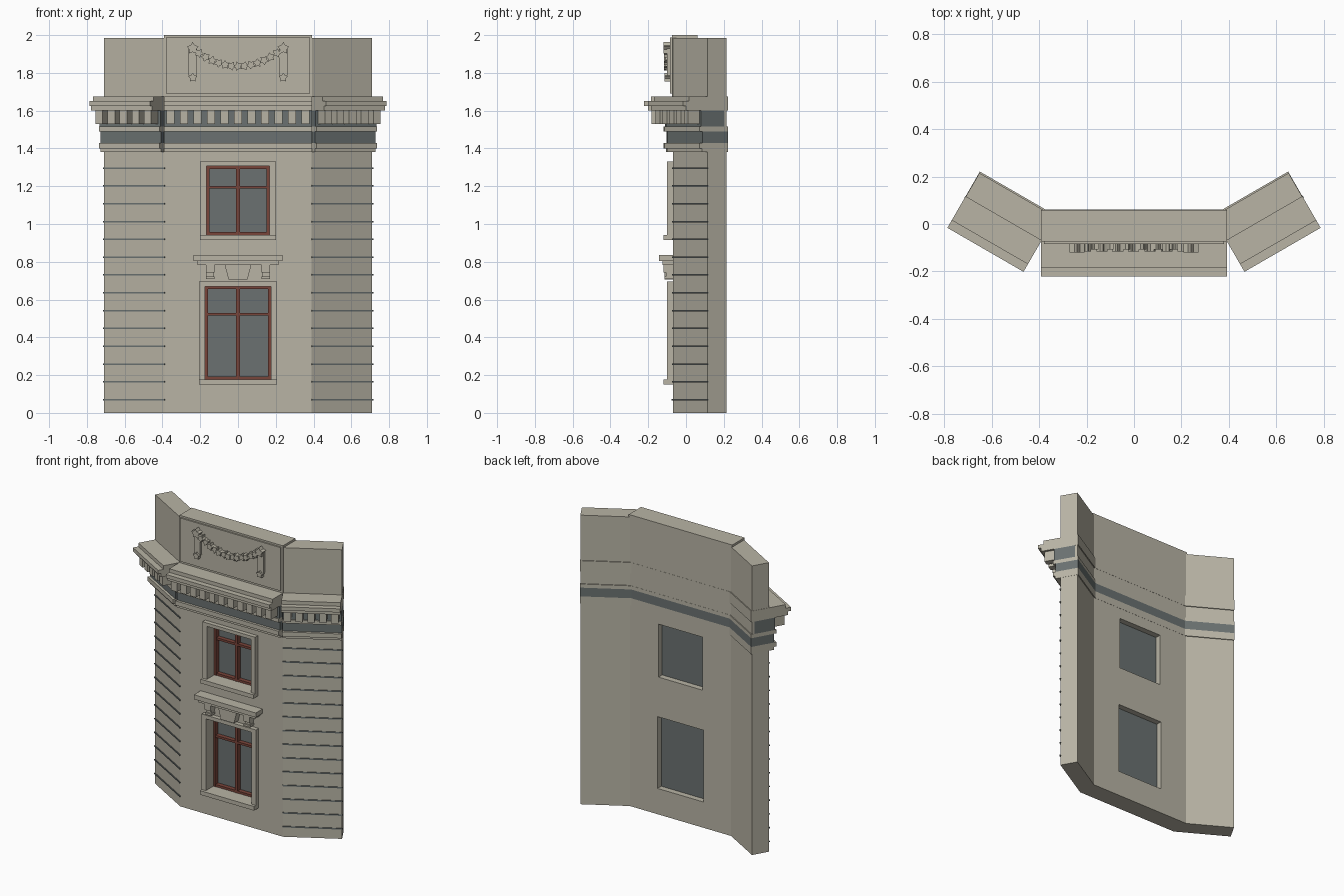
import bpy, bmesh
from math import sin, cos, pi, radians
from mathutils import Matrix, Vector

if "Cube" in bpy.data.objects:
    bpy.data.objects.remove(bpy.data.objects["Cube"])


def material(name, rgb):
    m = bpy.data.materials.new(name)
    m.use_nodes = True
    m.diffuse_color = (*rgb, 1)
    m.node_tree.nodes["Principled BSDF"].inputs["Base Color"].default_value = (*rgb, 1)
    return m


STONE = material("warm grey stone", (0.48, 0.455, 0.375))
SLATE = material("dark slate glass", (0.145, 0.167, 0.165))
RED = material("red brown wood", (0.19, 0.058, 0.042))


def prism(name, points, depth, mat, matrix=Matrix()):
    """Extrude a 3D polygon along the depth vector."""
    bm = bmesh.new()
    face = bm.faces.new([bm.verts.new(p) for p in points])
    ext = bmesh.ops.extrude_face_region(bm, geom=[face])
    moved = [g for g in ext["geom"] if isinstance(g, bmesh.types.BMVert)]
    bmesh.ops.translate(bm, verts=moved, vec=Vector(depth))
    bmesh.ops.recalc_face_normals(bm, faces=bm.faces)
    bm.transform(matrix)
    mesh = bpy.data.meshes.new(name)
    bm.to_mesh(mesh)
    bm.free()
    mesh.materials.append(mat)
    obj = bpy.data.objects.new(name, mesh)
    bpy.context.collection.objects.link(obj)
    return obj


def box(name, x, y, z, mat, matrix=Matrix()):
    pts = [(x[0], y[0], z[0]), (x[1], y[0], z[0]), (x[1], y[1], z[0]), (x[0], y[1], z[0])]
    return prism(name, pts, (0, 0, z[1] - z[0]), mat, matrix)


def cut(obj, cutter):
    mod = obj.modifiers.new("opening", "BOOLEAN")
    mod.operation = "DIFFERENCE"
    mod.solver = "EXACT"
    mod.object = cutter
    bpy.context.view_layer.objects.active = obj
    bpy.ops.object.modifier_apply(modifier=mod.name)


FRONT, BACK = -0.07, 0.06

# Walls: a straight centre and two wings turned back by 30 degrees
wall = prism("centre_wall", [(-0.39, FRONT, 0), (0.39, FRONT, 0), (0.384, BACK, 0), (-0.384, BACK, 0)],
             (0, 0, 1.985), STONE)
for side, s in (("left", 1), ("right", -1)):
    prism(side + "_wing_wall",
          [(s * 0.39, FRONT, 0), (s * 0.71, 0.115, 0), (s * 0.652, 0.215, 0), (s * 0.384, BACK, 0)],
          (0, 0, 1.985), STONE)

# Attic block with raised panel
box("attic_block", (-0.393, 0.393), (-0.074, BACK), (1.675, 2.0), STONE)
box("attic_panel", (-0.38, 0.38), (-0.084, -0.07), (1.69, 1.988), STONE)

# Entablature: each tier is (name, bottom, top, projection, material)
TIERS = [
    ("architrave_lower", 1.38, 1.40, 0.035, STONE),
    ("architrave_upper", 1.40, 1.43, 0.05, STONE),
    ("frieze", 1.43, 1.49, 0.033, SLATE),
    ("frieze_moulding", 1.49, 1.515, 0.05, STONE),
    ("dentil_backing", 1.515, 1.60, 0.042, SLATE),
    ("cornice_bed", 1.60, 1.625, 0.132, STONE),
    ("cornice_shelf", 1.625, 1.65, 0.152, STONE),
    ("cornice_cap", 1.65, 1.675, 0.115, STONE),
]


def frame(x, y, degrees):
    return Matrix.Translation((x, y, 0)) @ Matrix.Rotation(radians(degrees), 4, "Z")


SECTIONS = [
    ("centre", frame(-0.393, FRONT, 0), 0.786, 0.131, 11),
    ("left_wing", frame(0.39, FRONT, 30), 0.371, 0.122, 5),
    ("right_wing", frame(-0.7113, 0.1155, -30), 0.371, 0.122, 5),
]
for sec, mat, length, back, count in SECTIONS:
    for name, z0, z1, out, colour in TIERS:
        rear = 0.1 if name == "dentil_backing" else back
        box(f"{sec}_{name}", (0, length), (-out, rear), (z0, z1), colour, mat)
    # Row of dentils under the cornice
    pitch = length / count
    for i in range(count):
        mid = (i + 0.5) * pitch
        box(f"{sec}_dentil_{i}", (mid - 0.022, mid + 0.022), (-0.113, -0.03), (1.53, 1.60), STONE, mat)
    # Thin dark joints between stone courses on the wings
    if sec != "centre":
        for i in range(14):
            z = 0.07 + i * 0.0943
            box(f"{sec}_joint_{i}", (-0.001, length + 0.003), (-0.005, 0.003), (z - 0.004, z + 0.004), SLATE, mat)


def window(name, half, z0, z1, transom, casing_half, casing_top):
    casing = box(name + "_casing", (-casing_half, casing_half), (-0.1, FRONT), (z0 - 0.005, casing_top), STONE)
    cutter = box(name + "_cutter", (-half, half), (-0.3, 0.3), (z0, z1), STONE)
    cut(casing, cutter)
    cut(wall, cutter)
    bpy.data.objects.remove(cutter)
    box(name + "_sill", (-casing_half, casing_half), (-0.12, FRONT), (z0 - 0.028, z0), STONE)
    box(name + "_glass", (-half, half), (0.012, 0.02), (z0, z1), SLATE)
    # Timber frame, mullion and transom
    w, y = 0.015, (-0.02, 0.012)
    for s, side in ((1, "left"), (-1, "right")):
        box(f"{name}_{side}_stile", sorted((s * half, s * (half - w))), y, (z0, z1), RED)
    box(name + "_mullion", (-0.01, 0.01), y, (z0, z1), RED)
    for part, z in (("bottom_rail", z0), ("transom", transom), ("top_rail", z1 - w)):
        box(f"{name}_{part}", (-half, half), (-0.017, 0.012), (z, z + w), RED)


window("upper_window", 0.167, 0.943, 1.307, 1.187, 0.2, 1.33)
window("lower_window", 0.174, 0.177, 0.67, 0.515, 0.206, 0.695)

# Hood over the lower window with keystone and brackets
box("hood_shelf", (-0.235, 0.235), (-0.143, FRONT), (0.805, 0.836), STONE)
box("hood_bed", (-0.215, 0.215), (-0.125, FRONT), (0.783, 0.805), STONE)
prism("keystone", [(-0.07, FRONT, 0.783), (0.07, FRONT, 0.783), (0.05, FRONT, 0.705), (-0.05, FRONT, 0.705)],
      (0, -0.045, 0), STONE)
for s, side in ((1, "left"), (-1, "right")):
    x = s * 0.147
    box(side + "_bracket_top", (x - 0.023, x + 0.023), (-0.12, FRONT), (0.742, 0.783), STONE)
    box(side + "_bracket_scroll", (x - 0.019, x + 0.019), (-0.106, FRONT), (0.722, 0.742), STONE)
    box(side + "_bracket_foot", (x - 0.023, x + 0.023), (-0.115, FRONT), (0.708, 0.722), STONE)


def star(name, x, z, radius, turn=0.0, y0=-0.084, depth=0.028):
    pts = []
    for k in range(10):
        r = radius * (1 if k % 2 == 0 else 0.6)
        a = turn + k * pi / 5
        pts.append((x + r * sin(a), y0, z + r * cos(a)))
    prism(name, pts, (0, -depth, 0), STONE)


# Flower garland with hanging ribbons
for i in range(1, 14):
    t = i / 7 - 1
    star(f"garland_flower_{i}", 0.24 * t, 1.835 + 0.095 * t * t, 0.025, i * 0.5, depth=0.024 + 0.008 * (i % 2))
for s, side in ((1, "left"), (-1, "right")):
    x = s * 0.24
    box(side + "_ribbon", (x - 0.023, x + 0.023), (-0.1, -0.08), (1.785, 1.93), STONE)
    star(side + "_rosette", x, 1.93, 0.033, depth=0.036)
    star(side + "_pendant", x, 1.775, 0.025, depth=0.03)
